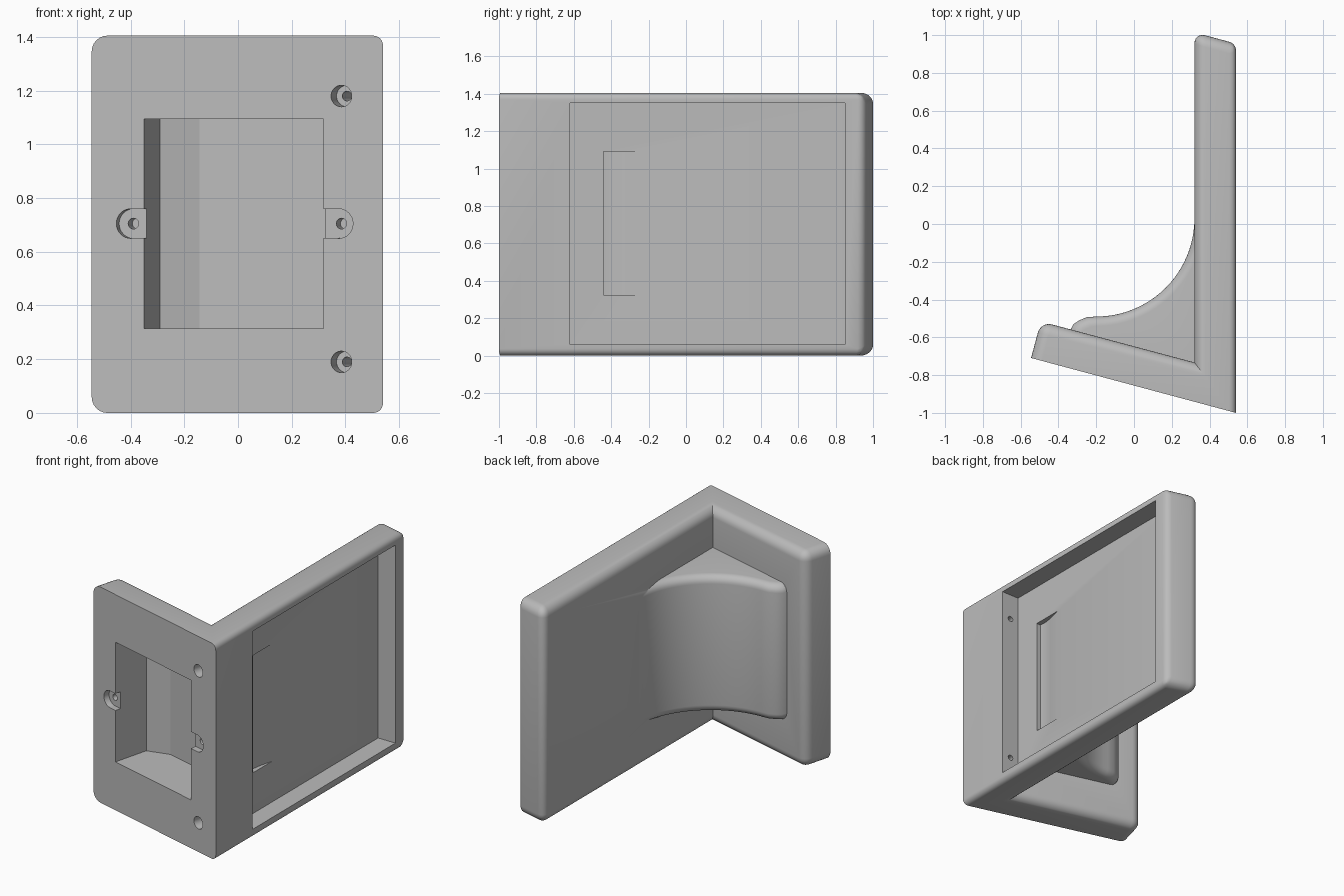
import bpy, bmesh, math
from mathutils import Vector, Matrix

cube = bpy.data.objects.get("Cube")
if cube:
    bpy.data.objects.remove(cube, do_unlink=True)

HEIGHT, MID = 1.405, 0.705
TILT = math.radians(15)
INWARD = Vector((math.sin(TILT), math.cos(TILT)))

grey = bpy.data.materials.new("plain grey")
grey.use_nodes = True
grey.diffuse_color = (0.5, 0.5, 0.5, 1)
grey.node_tree.nodes["Principled BSDF"].inputs["Base Color"].default_value = (0.5, 0.5, 0.5, 1)


def finish(name, bm):
    bmesh.ops.recalc_face_normals(bm, faces=bm.faces)
    mesh = bpy.data.meshes.new(name)
    bm.to_mesh(mesh)
    bm.free()
    mesh.materials.append(grey)
    ob = bpy.data.objects.new(name, mesh)
    bpy.context.collection.objects.link(ob)
    return ob


def loft(layers):
    """Join matching outlines, given as (z, points), into a closed solid."""
    bm = bmesh.new()
    rings = [[bm.verts.new((x, y, z)) for x, y in pts] for z, pts in layers]
    for a, b in zip(rings, rings[1:]):
        for i in range(len(a)):
            j = (i + 1) % len(a)
            bm.faces.new((a[i], a[j], b[j], b[i]))
    bm.faces.new(rings[0])
    bm.faces.new(rings[-1])
    return bm


def prism(name, pts, z0, z1):
    return finish(name, loft([(z0, pts), (z1, pts)]))


def front(x, depth=0):
    """Point below the slanted front face, measured square to it."""
    return Vector((x, -1 - (x - 0.54) * math.tan(TILT))) + INWARD * depth


def drill(name, x, z, radius, depth):
    bm = bmesh.new()
    centre = front(x, depth / 2 - 0.01)
    matrix = (Matrix.Translation((centre.x, centre.y, z))
              @ Matrix.Rotation(-TILT, 4, 'Z') @ Matrix.Rotation(-math.pi / 2, 4, 'X'))
    bmesh.ops.create_cone(bm, cap_ends=True, segments=32, radius1=radius,
                          radius2=radius, depth=depth + 0.02, matrix=matrix)
    return finish(name, bm)


def apply(ob, mod):
    bpy.ops.object.select_all(action='DESELECT')
    bpy.context.view_layer.objects.active = ob
    ob.select_set(True)
    bpy.ops.object.modifier_apply(modifier=mod.name)


def combine(ob, other, operation='DIFFERENCE'):
    mod = ob.modifiers.new("combine", 'BOOLEAN')
    mod.operation, mod.solver, mod.object = operation, 'EXACT', other
    apply(ob, mod)
    bpy.data.objects.remove(other, do_unlink=True)


# Angled body: side panel and slanted front panel in one outline
outline = [(0.54, -1), (0.54, 0.955), (0.32, 1.014), (0.32, -0.733),
           tuple(front(-0.545, 0.2)), tuple(front(-0.545))]
bm = loft([(0, outline), (HEIGHT, outline)])
bmesh.ops.recalc_face_normals(bm, faces=bm.faces)
weight = bm.edges.layers.float.new("bevel_weight_edge")
for e in bm.edges:
    normals = [f.normal for f in e.link_faces]
    on_front = any(n.y < -0.9 for n in normals)
    if on_front or not e.is_convex:
        continue
    e[weight] = 0.6 if any(n.x > 0.99 for n in normals) else 1
body = finish("angled_bracket", bm)
bevel = body.modifiers.new("rounding", 'BEVEL')
bevel.limit_method, bevel.width, bevel.segments = 'WEIGHT', 0.06, 6
apply(body, bevel)


# Concave gusset with rounded ends
def gusset_outline(d):
    arc = [(-0.2 + (0.52 + d) * math.cos(a), 0.03 + (0.52 + d) * math.sin(a))
           for a in (-math.pi / 2 * i / 24 for i in range(25))]
    tip = [(-0.25 + d / 2, -0.493 - d), (-0.29 + d / 2, -0.51 - d),
           (-0.32 + d / 2, -0.53 - d), (-0.34 + d, -0.565 - d), (-0.34 + d, -0.66)]
    return [(0.38, -0.8), (0.38, 0.03)] + arc + tip


R = 0.05
steps = [i * math.pi / 12 for i in range(7)]
low = [(0.26 + R * (1 - math.cos(a)), R * (1 - math.sin(a))) for a in steps]
high = [(2 * MID - z, d) for z, d in reversed(low)]
gusset = finish("gusset", loft([(z, gusset_outline(d)) for z, d in low + high]))
combine(body, gusset, 'UNION')

# Window and the hollow behind it
hollow = [front(-0.35, -0.05), front(-0.35), (-0.29, -0.53), (-0.143, -0.49),
          (0.35, -0.625), (0.325, -0.9), front(0.325, -0.05)]
combine(body, prism("window", hollow, 0.315, 1.095))

# Shallow tray in the side panel and the scoop in its floor
tray = [(0.415, -0.62), (0.6, -0.62), (0.6, 0.85), (0.415, 0.85)]
combine(body, prism("tray", tray, 0.06, 1.35))
scoop = [(0.43, -0.44), (0.385, -0.44), (0.382, -0.4), (0.39, -0.34),
         (0.415, -0.24), (0.43, -0.24)]
combine(body, prism("scoop", scoop, 0.325, 1.09))

# Counterbored screw holes running through to the tray
for z in (0.19, 1.18):
    combine(body, drill("counterbore", 0.385, z, 0.04, 0.08))
    combine(body, drill("screw_hole", 0.385, z, 0.018, 0.4))

# Rounded screw seats at both sides of the window
for x, edge in ((-0.4, -0.33), (0.375, 0.31)):
    combine(body, drill("seat_round", x, MID, 0.055, 0.04))
    slot = [front(x, -0.02), front(edge, -0.02), front(edge, 0.04), front(x, 0.04)]
    combine(body, prism("seat_slot", slot, MID - 0.0545, MID + 0.0545))
    combine(body, drill("seat_hole", x, MID, 0.02, 0.1))

bpy.context.view_layer.objects.active = body
body.select_set(True)
bpy.ops.object.shade_smooth_by_angle(angle=math.radians(30))
